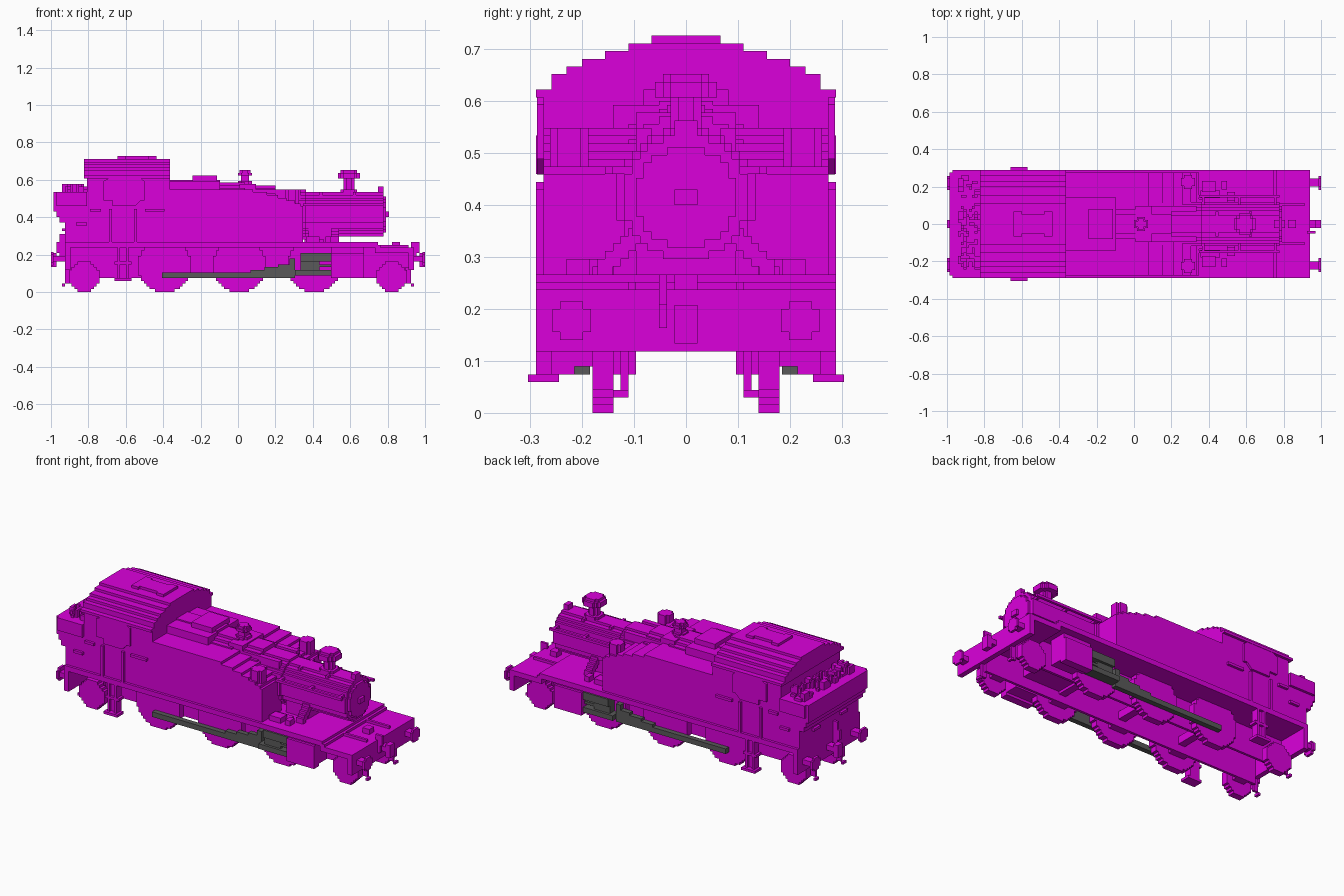
import bpy, bmesh, math, random

cube = bpy.data.objects.get("Cube")
if cube:
    bpy.data.objects.remove(cube)

V = 2 / 135          # size of one block
random.seed(4)


def material(name, color):
    m = bpy.data.materials.new(name)
    m.use_nodes = True
    m.diffuse_color = color
    m.node_tree.nodes["Principled BSDF"].inputs["Base Color"].default_value = color
    return m


MAGENTA = material("magenta paint", (0.71, 0.0, 0.71, 1))
GREY = material("dark grey steel", (0.1, 0.1, 0.1, 1))


def half(v):         # snap sideways positions to the block grid
    return (math.floor(v / V) + 0.5) * V


def whole(v):        # snap heights to the block grid
    return round(v / V) * V


def finish(name, bm, mat, mirror):
    bmesh.ops.recalc_face_normals(bm, faces=bm.faces)
    me = bpy.data.meshes.new(name)
    bm.to_mesh(me)
    bm.free()
    me.materials.append(mat)
    ob = bpy.data.objects.new(name, me)
    bpy.context.collection.objects.link(ob)
    if mirror:
        mod = ob.modifiers.new("Mirror", 'MIRROR')
        mod.use_axis = (False, True, False)
    return ob


def prism(name, outline, axis, a, b, mat=MAGENTA, mirror=False):
    """Extrude a 2D outline along an axis from a to b."""
    place = {'x': lambda p, q, t: (t, p, q),
             'y': lambda p, q, t: (p, t, q),
             'z': lambda p, q, t: (p, q, t)}[axis]
    bm = bmesh.new()
    near = [bm.verts.new(place(p, q, a)) for p, q in outline]
    far = [bm.verts.new(place(p, q, b)) for p, q in outline]
    bm.faces.new(near)
    bm.faces.new(far)
    for i in range(len(near)):
        j = (i + 1) % len(near)
        bm.faces.new((near[i], near[j], far[j], far[i]))
    return finish(name, bm, mat, mirror)


def box(name, x0, x1, y0, y1, z0, z1, mat=MAGENTA, mirror=False):
    x0, x1, y0, y1 = map(half, (x0, x1, y0, y1))
    z0, z1 = whole(z0), whole(z1)
    return prism(name, [(x0, y0), (x1, y0), (x1, y1), (x0, y1)], 'z', z0, z1, mat, mirror)


def stepped(rows, cp=0.0):
    """Outline from rows of (low, high, half width)."""
    side = [(w, h) for lo, hi, w in rows for h in (lo, hi)]
    return [(cp + w, h) for w, h in side] + [(cp - w, h) for w, h in reversed(side)]


def disc(name, n, cp, cq, axis, a, b, mat=MAGENTA, mirror=False):
    """Blocky round, n blocks across."""
    r, rows = n / 2, []
    for i in range(n):
        chord = math.sqrt(r * r - (i + 0.5 - r) ** 2)
        w = math.floor(chord) + 0.5 if n % 2 else round(chord)
        rows.append((cq + (i - r) * V, cq + (i + 1 - r) * V, w * V))
    return prism(name, stepped(rows, cp), axis, a, b, mat, mirror)


# Running plate, front ramp and beams
box("running_plate", -0.93, 0.74, -0.285, 0.285, 0.237, 0.274)
for i in range(3):
    box("front_ramp", 0.73, 0.75 + 0.015 * i, -0.285, 0.285, 0.215, 0.267 - 0.015 * i)
box("front_platform", 0.73, 0.935, -0.285, 0.285, 0.207, 0.23)
box("front_beam", 0.91, 0.935, -0.285, 0.285, 0.123, 0.222)
box("rear_beam", -0.93, -0.9, -0.285, 0.285, 0.123, 0.237)
box("main_frame", -0.9, 0.91, 0.09, 0.11, 0.08, 0.245, mirror=True)
box("frame_stay", 0.36, 0.66, -0.1, 0.1, 0.13, 0.245)

# Wheels
for x in (-0.4, 0.0, 0.4):
    disc("driving_wheel", 19, half(x), 9.5 * V, 'y', 0.14, 0.18, mirror=True)
    box("axle", x - 0.02, x + 0.02, -0.15, 0.15, 0.12, 0.16)
    box("axle_box", x - 0.05, x + 0.05, 0.1, 0.14, 0.08, 0.2, mirror=True)
for x in (-0.815, 0.815):
    disc("carrying_wheel", 11, half(x), 5.5 * V, 'y', 0.14, 0.18, mirror=True)
    box("carrying_axle_box", x - 0.04, x + 0.04, 0.1, 0.14, 0.08, 0.15, mirror=True)

# Cylinders, rods and crosshead
box("cylinder", 0.5, 0.68, 0.14, 0.265, 0.095, 0.207, mirror=True)
box("cylinder_base", 0.5, 0.68, 0.21, 0.255, 0.08, 0.1, mirror=True)
box("cylinder_top", 0.5, 0.68, 0.14, 0.25, 0.2, 0.24, mirror=True)
box("coupling_rod", -0.41, 0.3, 0.18, 0.21, 0.08, 0.105, GREY, True)
for x, z in ((0.06, 0.12), (0.14, 0.135), (0.22, 0.15), (0.27, 0.178)):
    box("connecting_rod", x, 0.31, 0.18, 0.21, 0.09, z, GREY, True)
box("slide_bar_low", 0.3, 0.5, 0.18, 0.25, 0.09, 0.12, GREY, True)
box("slide_bar_high", 0.34, 0.5, 0.18, 0.25, 0.165, 0.2, GREY, True)
box("crosshead", 0.34, 0.43, 0.18, 0.235, 0.1, 0.19, GREY, True)
box("piston_rod", 0.42, 0.51, 0.2, 0.235, 0.13, 0.15, GREY, True)

# Cab and bunker body
box("cab_body", -0.81, -0.37, -0.272, 0.272, 0.267, 0.615)
box("bunker", -0.925, -0.8, -0.272, 0.272, 0.267, 0.53)
for x, z in ((-0.95, 0.37), (-0.965, 0.4), (-0.98, 0.43)):
    box("bunker_flare", x, -0.9, -0.272, 0.272, z, 0.53)
box("bunker_side_flare", -0.965, -0.81, 0.265, 0.285, 0.459, 0.53, mirror=True)
for i in range(80):
    x, y = random.uniform(-0.95, -0.83), random.uniform(-0.25, 0.235)
    box("coal_lump", x, x + 0.02, y, y + 0.02, 0.52, random.choice((0.545, 0.56, 0.575)))
for z in (0.33, 0.4):
    box("bunker_step", -0.945, -0.92, 0.1, 0.15, z, z + 0.015, mirror=True)
for x, z in ((-0.87, 0.36), (-0.8, 0.43), (-0.5, 0.43)):
    box("grab_rail", x, x + (0.1 if x > -0.6 else 0.06), 0.265, 0.285, z, z + 0.015, mirror=True)

# Cab side openings, door rails and footsteps
prism("cab_window", [(-0.67, 0.459), (-0.55, 0.459), (-0.52, 0.489), (-0.5, 0.489), (-0.5, 0.593),
                     (-0.52, 0.608), (-0.69, 0.608), (-0.72, 0.593), (-0.72, 0.489), (-0.67, 0.489)],
      'y', 0.272, 0.287, mirror=True)
for x in (-0.685, -0.56):
    box("door_rail", x, x + 0.015, 0.265, 0.285, 0.274, 0.445, mirror=True)
for x in (-0.65, -0.595):
    box("step_hanger", x, x + 0.015, 0.255, 0.285, 0.075, 0.252, mirror=True)
for z, y in ((0.065, 0.303), (0.15, 0.285)):
    box("footstep", -0.66, -0.575, 0.245, y, z, z + 0.015, mirror=True)
box("step_back", -0.65, -0.58, 0.245, 0.27, 0.075, 0.24, mirror=True)

# Arched cab roof
bands = [(41, 42, 19.5), (42, 44, 17.5), (44, 45, 15.5), (45, 46, 13.5), (46, 47, 10.5), (47, 48, 7.5)]
prism("cab_roof", stepped([(a * V, b * V, w * V) for a, b, w in bands]), 'x', half(-0.815), half(-0.36))
for x in (-0.64, -0.48):
    box("roof_hatch_end", x, x + 0.04, -0.06, 0.06, 0.704, 0.726)
box("roof_hatch", -0.61, -0.47, -0.045, 0.045, 0.704, 0.726)

# Side tanks, stepped down towards the front
for x, z in ((0.355, 0.459), (0.335, 0.474), (0.305, 0.489), (0.26, 0.504),
             (0.21, 0.519), (0.15, 0.533), (0.08, 0.548)):
    box("side_tank", -0.38, x, 0.1, 0.272, 0.267, z, mirror=True)
disc("tank_filler", 5, half(0.295), 0.225, 'z', 0.459, 0.548, mirror=True)

# Boiler, firebox and smokebox
BOILER_Z = 28 * V
for x0, x1, n in ((-0.38, -0.1, 25), (-0.11, 0.03, 23), (0.02, 0.2, 21), (0.19, 0.36, 18)):
    disc("boiler_ring", n, 0, BOILER_Z, 'x', half(x0), half(x1))
box("firebox_top", -0.37, -0.1, -0.14, 0.14, 0.5, 0.6)
box("firebox_crown", -0.24, -0.11, -0.08, 0.08, 0.58, 0.615)
disc("smokebox", 16, 0, BOILER_Z, 'x', half(0.35), half(0.775))
disc("smokebox_door", 13, 0, BOILER_Z, 'x', half(0.77), half(0.79))
box("door_handle", 0.79, 0.805, -0.015, 0.015, 0.4, 0.43)
box("top_lamp_bracket", 0.745, 0.785, -0.015, 0.015, 0.52, 0.565)
box("smokebox_saddle", 0.38, 0.52, -0.09, 0.09, 0.26, 0.34)
box("boiler_rail", 0.35, 0.785, 0.135, 0.15, 0.46, 0.475, mirror=True)
for x in (0.37, 0.56, 0.75):
    box("rail_post", x, x + 0.015, 0.1, 0.14, 0.46, 0.475, mirror=True)
for x in (0.44, 0.62):
    box("smokebox_band", x, x + 0.015, -0.06, 0.06, 0.52, 0.54)

# Steam pipes and stepped braces beside the smokebox
for i in range(5):
    y = 0.17 - 0.016 * i
    box("steam_pipe", 0.5, 0.535, y - 0.03, y, 0.267 + 0.015 * i, 0.297 + 0.015 * i, mirror=True)
box("tank_front_box", 0.36, 0.43, 0.17, 0.23, 0.267, 0.3, mirror=True)
box("lubricator", 0.46, 0.5, 0.18, 0.23, 0.267, 0.3, mirror=True)

# Chimney and safety valve bonnet
for n, z0, z1 in ((6, 0.51, 0.548), (4, 0.54, 0.61), (8, 0.607, 0.637), (6, 0.637, 0.652)):
    disc("chimney", n, half(0.59) + V / 2, 0, 'z', whole(z0), whole(z1))
for n, z0, z1 in ((5, 0.55, 0.593), (3, 0.58, 0.63), (5, 0.622, 0.64), (4, 0.637, 0.652)):
    disc("safety_valve", n, half(0.04), 0, 'z', whole(z0), whole(z1))
box("top_feed", 0.0, 0.09, -0.1, 0.1, 0.54, 0.574)
box("feed_pipe", 0.07, 0.34, 0.07, 0.09, 0.5, 0.548, mirror=True)

# Buffers, hooks, hoses and guard irons at both ends
for s in (-1, 1):
    def end_box(name, a, b, *rest, **kw):
        box(name, min(s * a, s * b), max(s * a, s * b), *rest, **kw)
    end_box("buffer_shank", 0.92, 0.985, 0.2, 0.24, 0.16, 0.195, mirror=True)
    disc("buffer_head", 5, 0.22, 12 * V, 'x', s * (1 - V), s, mirror=True)
    end_box("draw_hook", 0.92, 0.995, -0.015, 0.015, 0.163, 0.193)
    end_box("coupling_link", 0.97, 0.995, -0.015, 0.015, 0.14, 0.207)
    end_box("hose_riser", 0.925, 0.955, -0.045, -0.03, 0.17, 0.267 if s > 0 else 0.31)
    end_box("hose_top", 0.925, 0.965, -0.045, -0.03, 0.24, 0.26)
    end_box("hose_end", 0.955, 0.97, -0.045, -0.03, 0.2, 0.252)
    end_box("guard_iron", 0.9, 0.93, 0.11, 0.13, 0.045, 0.13, mirror=True)
    end_box("guard_iron_foot", 0.92, 0.94, 0.11, 0.14, 0.03, 0.05, mirror=True)
box("lamp_iron", 0.82, 0.86, -0.015, 0.015, 0.22, 0.26)
